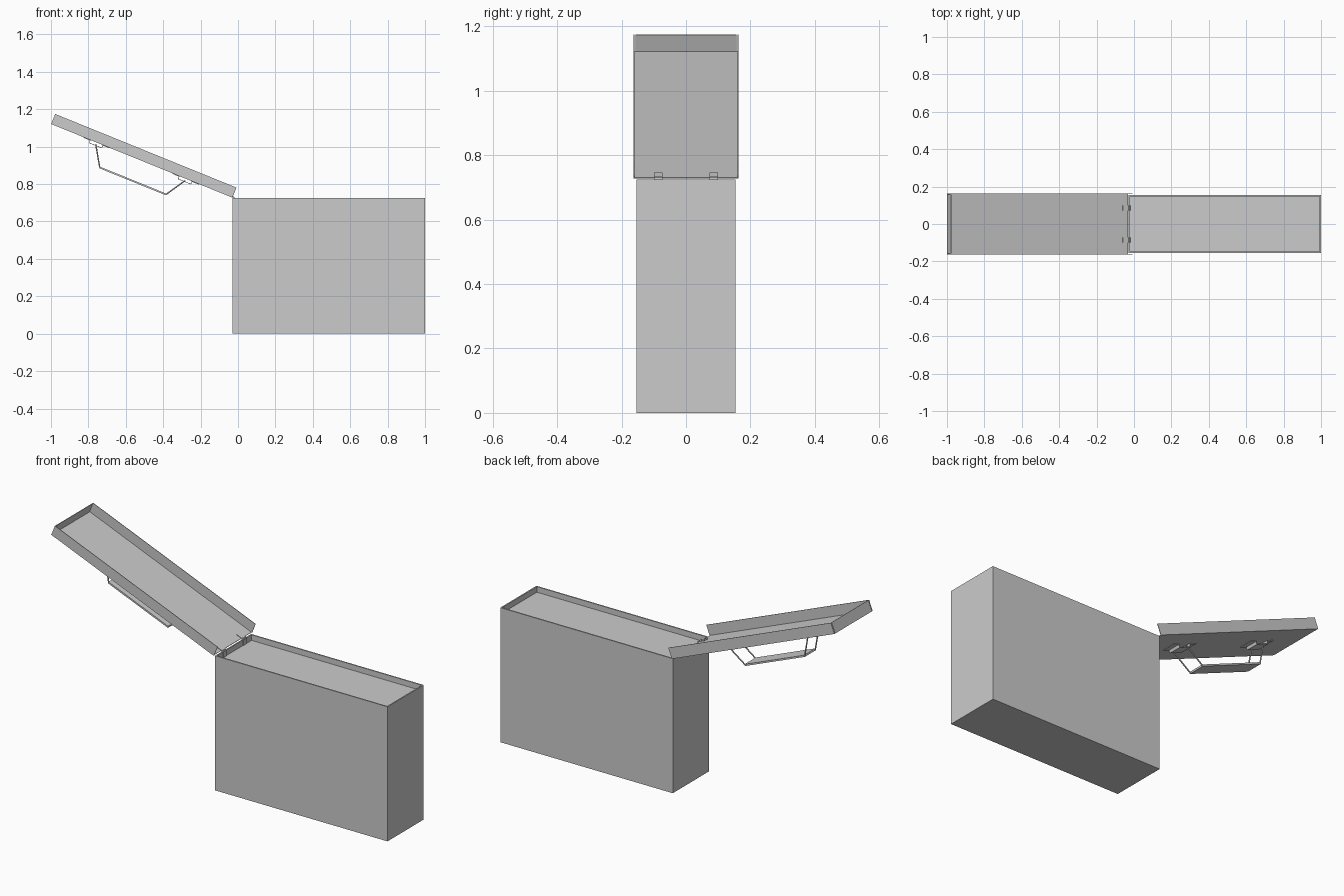
import bpy, bmesh, math
from mathutils import Matrix, Vector

if "Cube" in bpy.data.objects:
    bpy.data.objects.remove(bpy.data.objects["Cube"])

# Lid frame: local -X runs along the lid away from the hinge, local Z is its open side
LID = Matrix.Translation((-0.029, 0, 0.727)) @ Matrix.Rotation(math.radians(22.1), 4, 'Y')
WORLD = Matrix.Identity(4)
SHEET = 0.003


def finish(name, bm, frame):
    bmesh.ops.recalc_face_normals(bm, faces=bm.faces)
    mesh = bpy.data.meshes.new(name)
    bm.to_mesh(mesh)
    bm.free()
    obj = bpy.data.objects.new(name, mesh)
    obj.matrix_world = frame
    bpy.context.collection.objects.link(obj)
    return obj


def box(name, lo, hi, frame=WORLD):
    lo, hi = Vector(lo), Vector(hi)
    bm = bmesh.new()
    bmesh.ops.create_cube(bm, size=1, matrix=Matrix.Translation((lo + hi) / 2)
                          @ Matrix.Diagonal((*(hi - lo), 1)))
    return finish(name, bm, frame)


def extrude_y(name, profile, y0, y1, frame=WORLD):
    bm = bmesh.new()
    face = bm.faces.new([bm.verts.new((x, y0, z)) for x, z in profile])
    ext = bmesh.ops.extrude_face_region(bm, geom=[face])["geom"]
    bmesh.ops.translate(bm, vec=(0, y1 - y0, 0),
                        verts=[v for v in ext if isinstance(v, bmesh.types.BMVert)])
    return finish(name, bm, frame)


def rod(name, a, b, r, frame, sides=8):
    a, b = Vector(a), Vector(b)
    rot = (b - a).to_track_quat('Z', 'Y').to_matrix().to_4x4()
    bm = bmesh.new()
    bmesh.ops.create_cone(bm, cap_ends=True, segments=sides, radius1=r, radius2=r,
                          depth=(b - a).length, matrix=Matrix.Translation((a + b) / 2) @ rot)
    return finish(name, bm, frame)


# Case body: a block whose top is inset for the rim and sunk for the recess
body = box("case_body", (-0.029, -0.154, 0), (0.999, 0.154, 0.725))
bm = bmesh.new()
bm.from_mesh(body.data)
top = max(bm.faces, key=lambda f: f.calc_center_median().z)
bmesh.ops.inset_region(bm, faces=[top], thickness=0.010)
ext = bmesh.ops.extrude_face_region(bm, geom=[top])["geom"]
bmesh.ops.translate(bm, vec=(0, 0, -0.03), verts=[v for v in ext if isinstance(v, bmesh.types.BMVert)])
bmesh.ops.delete(bm, geom=[f for f in bm.faces if f == top], context='FACES')
bmesh.ops.recalc_face_normals(bm, faces=bm.faces)
bm.to_mesh(body.data)
bm.free()

# Lid: floor sheet, two side flanges and one end flange, open at the hinge
L, W, H = 1.047, 0.163, 0.058
box("lid_panel", (-L, -W, 0), (-0.004, W, SHEET), LID)
box("lid_end_flange", (-L, -0.157, SHEET), (-L + SHEET, 0.157, H), LID)
for s, side in ((-1, "front"), (1, "back")):
    y = sorted((s * W, s * (W - SHEET)))
    box(f"lid_{side}_flange", (-L, y[0], SHEET), (-0.001, y[1], H), LID)

# Hinges: lid leaf, knuckle and body leaf
for yc, side in ((-0.086, "front"), (0.086, "back")):
    box(f"hinge_{side}_lid_leaf", (-0.036, yc - 0.013, SHEET), (0.003, yc + 0.013, 0.006), LID)
    rod(f"hinge_{side}_pin", (0.002, yc - 0.013, 0.003), (0.002, yc + 0.013, 0.003), 0.005, LID)
    box(f"hinge_{side}_body_leaf", (-0.020, yc - 0.013, 0.697), (-0.017, yc + 0.013, 0.728))
    box(f"hinge_{side}_bridge", (-0.028, yc - 0.013, 0.725), (-0.017, yc + 0.013, 0.728))

# Handle brackets: hat-shaped sheets under the lid
t, d, hump, flange = 0.003, 0.018, 0.038, 0.076
half = [(flange, 0), (flange, -t), (hump, -t), (hump, -d)]
inner = [(hump - t, -d + t), (hump - t, 0)]
hat = (half + [(-x, z) for x, z in reversed(half)]
       + [(-x, z) for x, z in reversed(inner)] + inner)
MID = -0.5275
for s, name in ((-1, "outer"), (1, "inner")):
    xc = MID + s * 0.257
    extrude_y(f"handle_{name}_bracket", [(xc + x, z) for x, z in hat], -0.036, 0.036, LID)
    # Sloping wire legs and the cross wire held by the bracket
    a, b = (xc, -0.012), (MID + s * 0.191, -0.118)
    for y, side in ((-0.045, "front"), (0.045, "back")):
        rod(f"handle_{name}_{side}_leg", (a[0], y, a[1]), (b[0], y, b[1]), 0.0035, LID)
    rod(f"handle_{name}_cross_wire", (a[0], -0.048, a[1]), (a[0], 0.048, a[1]), 0.0035, LID)

# Handle grip plate
box("handle_grip", (MID - 0.193, -0.048, -0.122), (MID + 0.193, 0.048, -0.113), LID)
